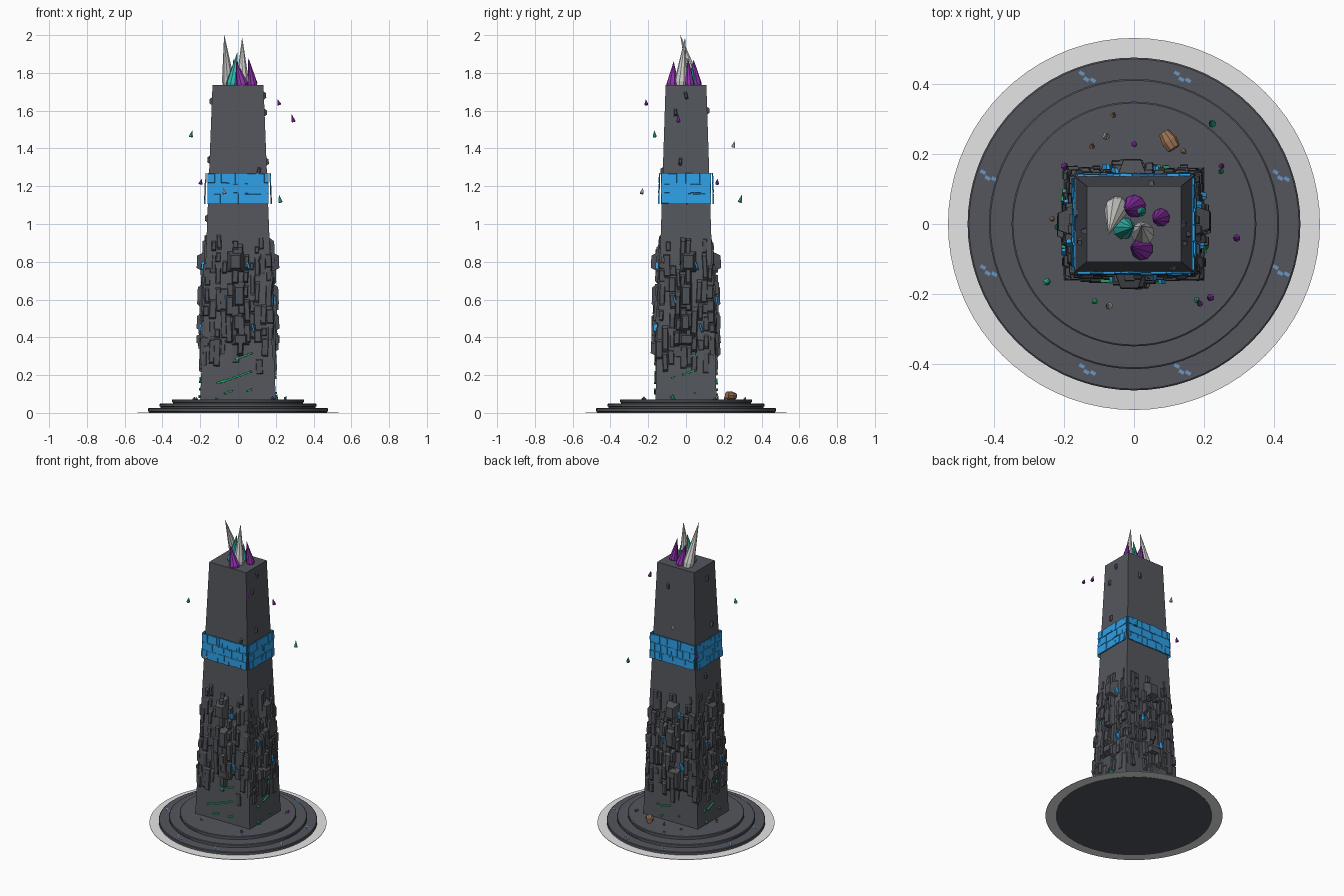
import bpy, bmesh, math, random
from mathutils import Vector

random.seed(7)
rnd = random.uniform
cube = bpy.data.objects.get("Cube")
if cube:
    bpy.data.objects.remove(cube, do_unlink=True)


def material(name, r, g, b):
    m = bpy.data.materials.new(name)
    m.use_nodes = True
    m.diffuse_color = (r, g, b, 1)
    m.node_tree.nodes["Principled BSDF"].inputs["Base Color"].default_value = (r, g, b, 1)
    return m


SLATE = material("slate", 0.088, 0.094, 0.11)
ROCK = material("dark rock", 0.075, 0.079, 0.09)
BLUE = material("glowing blue", 0.03, 0.38, 0.87)
INLAY = material("faded blue", 0.14, 0.3, 0.55)
RING = material("light grey", 0.78, 0.78, 0.78)
PALE = material("pale crystal", 0.65, 0.65, 0.63)
PURPLE = material("purple crystal", 0.28, 0.03, 0.42)
TEAL = material("teal crystal", 0.03, 0.5, 0.43)
GREEN = material("green moss", 0.02, 0.38, 0.14)
BROWN = material("brown stone", 0.32, 0.17, 0.09)


def finish(name, bm, mat):
    bmesh.ops.recalc_face_normals(bm, faces=bm.faces)
    me = bpy.data.meshes.new(name)
    bm.to_mesh(me)
    bm.free()
    me.materials.append(mat)
    ob = bpy.data.objects.new(name, me)
    bpy.context.collection.objects.link(ob)


def loft(bm, rings):
    """Skin a list of equal-length vertex rings and cap both ends."""
    rows = [[bm.verts.new(p) for p in ring] for ring in rings]
    n = len(rows[0])
    for a, b in zip(rows, rows[1:]):
        for i in range(n):
            j = (i + 1) % n
            bm.faces.new((a[i], a[j], b[j], b[i]))
    bm.faces.new(rows[0][::-1])
    bm.faces.new(rows[-1])


def circle(r, z, n=72):
    return [(r * math.cos(math.tau * i / n), r * math.sin(math.tau * i / n), z) for i in range(n)]


# Tower taper: half size along x and y at a height
Z0, Z1 = 0.07, 1.735
CORNERS = ((-1, -1), (1, -1), (1, 1), (-1, 1))


def half(z):
    t = (z - Z0) / (Z1 - Z0)
    return 0.2 - 0.065 * t, 0.162 - 0.054 * t


def on_side(side, u, z, d):
    """Point on a tower side: u across, z up, d out of the wall."""
    nx, ny = ((0, -1), (1, 0), (0, 1), (-1, 0))[side]
    hx, hy = half(z)
    out = (hy if ny else hx) + d
    return Vector((nx * out - ny * u, ny * out + nx * u, z))


def width(side, z):
    return half(z)[side % 2]


def block(bm, side, u, z, w, h, d0, d1, shrink=1.0, tilt=0.0):
    """Tapered slab lying on a tower side."""
    rings = []
    for d, s in ((d0, 1.0), (d1, shrink)):
        ring = []
        for a, b in CORNERS:
            x, y = a * w * s / 2, b * h * s / 2
            ring.append(on_side(side, u + x * math.cos(tilt) - y * math.sin(tilt),
                                z + x * math.sin(tilt) + y * math.cos(tilt), d))
        rings.append(ring)
    loft(bm, rings)


def spike(bm, base, tip, r, n=9):
    """Pointed crystal with a slightly wider belly."""
    base, tip = Vector(base), Vector(tip)
    axis = tip - base
    q = axis.to_track_quat('Z', 'Y')
    rings = []
    for t, s in ((0, 0.85), (0.12, 1.0), (1, 0.02)):
        rings.append([base + q @ Vector((x, y, 0)) + axis * t for x, y, _ in circle(r * s, 0, n)])
    loft(bm, rings)


# Ground ring
bm = bmesh.new()
loft(bm, [circle(0.532, 0.002), circle(0.532, 0.005)])
finish("ground_ring", bm, RING)

# Three stepped base discs with overhanging lips
for name, r, lo, hi in (("lower_step", 0.476, 0, 0.026), ("middle_step", 0.415, 0.026, 0.049),
                        ("upper_step", 0.35, 0.049, 0.072)):
    bm = bmesh.new()
    loft(bm, [circle(r - 0.006, lo), circle(r - 0.006, lo + 0.006), circle(r, lo + 0.008),
              circle(r, hi - 0.003), circle(r - 0.004, hi)])
    finish(name, bm, SLATE)

# Worn inlays on the lower step: eight marks, all slanting the same way
bm = bmesh.new()
along = Vector((math.cos(0.53), -math.sin(0.53), 0))
across = Vector((-along.y, along.x, 0))
for k in range(8):
    a = math.radians(45 * k + (18 if k % 2 == 0 else 27))
    mid = Vector((math.cos(a), math.sin(a), 0)) * 0.44
    for shift, drift in ((-0.018, 0.004), (0.002, -0.004), (0.02, 0.003)):
        c = mid + along * shift + across * drift
        ring = [c + along * p * 0.008 + across * q * 0.005 for p, q in CORNERS]
        loft(bm, [[p + Vector((0, 0, z)) for p in ring] for z in (0.024, 0.0268)])
finish("step_inlays", bm, INLAY)

# Tapered tower shaft
bm = bmesh.new()
loft(bm, [[(a * half(z)[0], b * half(z)[1], z) for a, b in CORNERS] for z in (Z0, Z1)])
finish("tower_shaft", bm, SLATE)

# Rough rock crust: ragged columns of tapered blocks, thickest mid-side
bm = bmesh.new()
for side in range(4):
    cols = 12 if side % 2 == 0 else 10
    for c in range(cols):
        f = (c + 0.5) / cols * 2 - 1
        z = rnd(0.2, 0.3)
        peak = 0.95 if abs(f) < 0.2 or 0.5 < abs(f) < 0.8 else 0.84
        top = peak + rnd(-0.07, 0.01)
        while z < top - 0.02:
            h = min(rnd(0.05, 0.15), top - z)
            zc = z + h / 2
            w = width(side, zc) * 2 / cols
            d = rnd(0.003, 0.014)
            if abs(f) < 0.4 and 0.34 < zc < 0.88:
                d += rnd(0.006, 0.022)
            if random.random() < 0.88:
                block(bm, side, f * width(side, zc) + rnd(-0.004, 0.004), zc, w * rnd(0.9, 1.4),
                      h * rnd(0.95, 1.25), -0.01, d, rnd(0.5, 0.85), rnd(-0.06, 0.06))
            z += h
    # Large ledges jutting from the middle
    for z, w, h, d in ((0.39, 0.1, 0.07, 0.032), (0.48, 0.06, 0.12, 0.034), (0.62, 0.07, 0.16, 0.036),
                       (0.8, 0.09, 0.12, 0.046)):
        block(bm, side, rnd(-0.015, 0.015), z, w, h, -0.01, d, 0.55)
finish("rock_crust", bm, ROCK)

# Loose chips on the upper shaft
bm = bmesh.new()
for side, u, z in ((0, 0.11, 1.28), (1, 0.0, 1.68), (1, -0.055, 1.59), (1, -0.03, 1.33),
                   (2, -0.05, 1.6), (3, 0.02, 1.65), (3, 0.05, 1.34), (3, -0.03, 1.03)):
    block(bm, side, u, z, 0.02, 0.045, -0.005, 0.012, 0.5, rnd(-0.3, 0.3))
finish("wall_chips", bm, ROCK)

# Blue band: thin panels standing off each side, faced with uneven bricks
bm = bmesh.new()
for side in range(4):
    span = width(side, 1.18) + 0.006
    block(bm, side, 0, 1.188, span * 2, 0.162, 0.013, 0.015)
    for row in range(3):
        u = -span
        while u < span - 0.006:
            w = min(rnd(0.012, 0.05), span - u)
            block(bm, side, u + w / 2, 1.134 + row * 0.054, w * 0.97, 0.053 * rnd(0.85, 1.1),
                  0.014, rnd(0.016, 0.021), 0.97)
            u += w
finish("blue_band", bm, BLUE)

# Blue cracks between the rocks
bm = bmesh.new()
for side in range(4):
    for u, z in ((0.055, 0.78), (-0.06, 0.6), (0.08, 0.45)):
        block(bm, side, u, z, 0.012, 0.05, 0.0, 0.022, 0.7, 0.3)
finish("blue_cracks", bm, BLUE)

# Moss streaks near the foot of each wall
bm = bmesh.new()
for side in range(4):
    for u, z, w in ((-0.01, 0.19, 0.18), (0.03, 0.3, 0.1), (-0.05, 0.11, 0.05), (-0.09, 0.165, 0.05),
                    (0.06, 0.12, 0.03)):
        shift = rnd(-0.03, 0.03) if side else 0
        scale = 0.4 if side else 1
        block(bm, side, u + shift, z + shift, w * scale, 0.01, -0.002, 0.009, 0.9, 0.35)
finish("moss_streaks", bm, GREEN)

# Crystal crown: base x, y, radius, then tip
T = Z1 - 0.01
CROWN = {
    "pale_crown_crystals": (PALE, [(-0.048, 0.052, 0.034, -0.073, -0.03, 2.0),
                                   (0.025, -0.03, 0.034, 0.022, -0.005, 1.985)]),
    "purple_crown_crystals": (PURPLE, [(0.005, 0.052, 0.033, -0.025, 0.04, 1.87),
                                       (0.08, 0.02, 0.026, 0.055, 0.01, 1.88),
                                       (0.027, -0.072, 0.033, -0.01, -0.065, 1.86)]),
    "teal_crown_crystals": (TEAL, [(-0.033, -0.012, 0.032, -0.003, -0.01, 1.91),
                                   (0.016, 0.04, 0.018, 0.02, 0.03, 1.85)]),
}
for name, (mat, items) in CROWN.items():
    bm = bmesh.new()
    for x, y, r, tx, ty, tz in items:
        spike(bm, (x, y, T), (tx, ty, tz), r)
    finish(name, bm, mat)

# Floating shards and fallen shards on the steps: x, y, z, length
G = 0.07
SHARDS = {
    "purple_shards": (PURPLE, [(0.22, -0.21, 1.63, 0.03), (0.295, -0.04, 1.54, 0.04), (-0.2, 0.165, 1.21, 0.03),
                               (0.25, 0.165, G, 0.02), (0.19, -0.23, G, 0.02), (0.0, 0.23, G, 0.02)]),
    "teal_shards": (TEAL, [(-0.25, -0.165, 1.46, 0.035), (0.225, 0.285, 1.115, 0.04)]),
    "pale_shards": (PALE, [(-0.08, 0.25, 1.405, 0.035), (-0.07, -0.235, 1.16, 0.03)]),
    "moss_tufts": (GREEN, [(-0.11, -0.22, G, 0.015), (0.18, -0.215, G, 0.015), (0.205, -0.065, G, 0.03),
                           (0.25, 0.15, G, 0.015), (-0.22, -0.01, G, 0.015)]),
    "brown_pebbles": (BROWN, [(-0.06, 0.31, G, 0.015), (-0.12, 0.22, G, 0.015), (0.14, 0.21, G, 0.015),
                              (-0.235, 0.015, G, 0.015)]),
}
for name, (mat, items) in SHARDS.items():
    bm = bmesh.new()
    for x, y, z, length in items:
        spike(bm, (x, y, z), (x + rnd(-0.012, 0.012), y + rnd(-0.012, 0.012), z + length),
              0.011 if z > 1 else 0.008, 7)
    finish(name, bm, mat)

# Fallen brown stump lying on the upper step
bm = bmesh.new()
q = Vector((0.5, -0.8, 0.1)).to_track_quat('Z', 'Y')
loft(bm, [[Vector((0.085, 0.262, 0.088)) + q @ Vector(p) for p in circle(r, z, 9)]
          for r, z in ((0.016, 0), (0.024, 0.03), (0.02, 0.055))])
finish("brown_stump", bm, BROWN)
